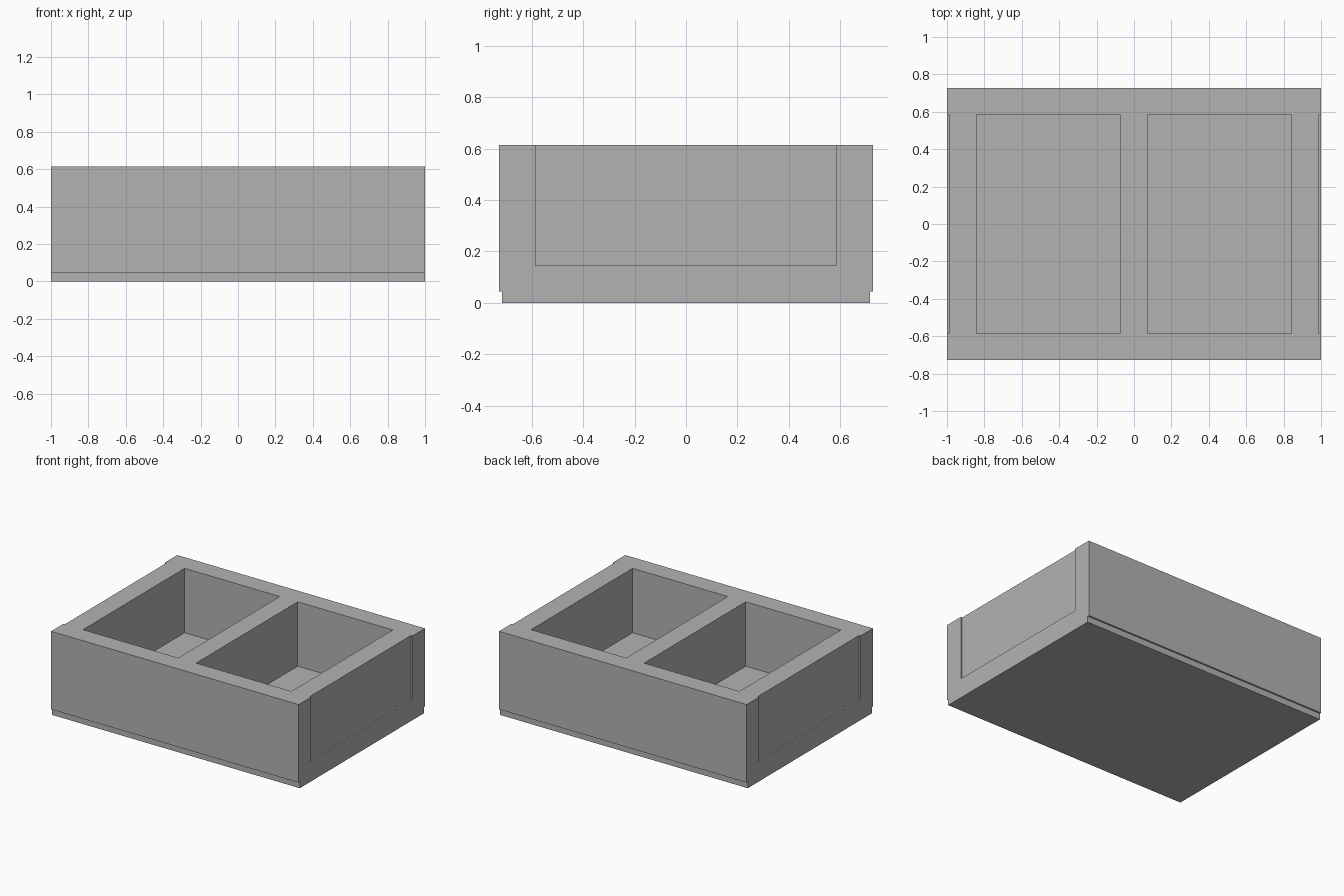
import bpy
import bmesh
from mathutils import Vector

if "Cube" in bpy.data.objects:
    bpy.data.objects.remove(bpy.data.objects["Cube"], do_unlink=True)

HALF_X, HALF_Y, TOP = 1.0, 0.728, 0.615
LIP_Y, LIP_Z = 0.716, 0.045          # narrower foot along front and back
OPEN_Y, FLOOR = 0.586, 0.145         # pocket and side recess limits
POCKET_IN, POCKET_OUT = 0.072, 0.841
RECESS = 0.012

grey = bpy.data.materials.new("plain grey")
grey.use_nodes = True
colour = (0.45, 0.45, 0.45, 1.0)
grey.diffuse_color = colour
grey.node_tree.nodes["Principled BSDF"].inputs["Base Color"].default_value = colour


def make_object(name, bm):
    bmesh.ops.recalc_face_normals(bm, faces=bm.faces)
    mesh = bpy.data.meshes.new(name)
    bm.to_mesh(mesh)
    bm.free()
    mesh.materials.append(grey)
    obj = bpy.data.objects.new(name, mesh)
    bpy.context.collection.objects.link(obj)
    return obj


def box(name, low, high):
    low, high = Vector(low), Vector(high)
    bm = bmesh.new()
    bmesh.ops.create_cube(bm, size=1)
    bmesh.ops.scale(bm, vec=high - low, verts=bm.verts)
    bmesh.ops.translate(bm, vec=(low + high) / 2, verts=bm.verts)
    return make_object(name, bm)


# Body: stepped end profile swept across the width
half = [(LIP_Y, 0), (LIP_Y, LIP_Z), (HALF_Y, LIP_Z), (HALF_Y, TOP)]
profile = half + [(-y, z) for y, z in reversed(half)]
bm = bmesh.new()
end = bm.faces.new([bm.verts.new((-HALF_X, y, z)) for y, z in profile])
swept = bmesh.ops.extrude_face_region(bm, geom=[end], use_keep_orig=True)
moved = [v for v in swept["geom"] if isinstance(v, bmesh.types.BMVert)]
bmesh.ops.translate(bm, vec=(2 * HALF_X, 0, 0), verts=moved)
body = make_object("two_pocket_tray", bm)

# Two open pockets and a shallow recess on each end
cutters = []
for side, label in ((1, "left"), (-1, "right")):
    for part, inner, outer in (("pocket", POCKET_IN, POCKET_OUT),
                               ("recess", HALF_X - RECESS, HALF_X + 0.2)):
        xs = sorted((side * inner, side * outer))
        cutters.append(box(f"{label}_{part}_cutter",
                           (xs[0], -OPEN_Y, FLOOR), (xs[1], OPEN_Y, TOP + 0.2)))

bpy.context.view_layer.objects.active = body
for cutter in cutters:
    cutter.hide_render = True
    cut = body.modifiers.new(cutter.name, "BOOLEAN")
    cut.operation = "DIFFERENCE"
    cut.solver = "EXACT"
    cut.object = cutter
    bpy.ops.object.modifier_apply(modifier=cut.name)
    bpy.data.objects.remove(cutter, do_unlink=True)
